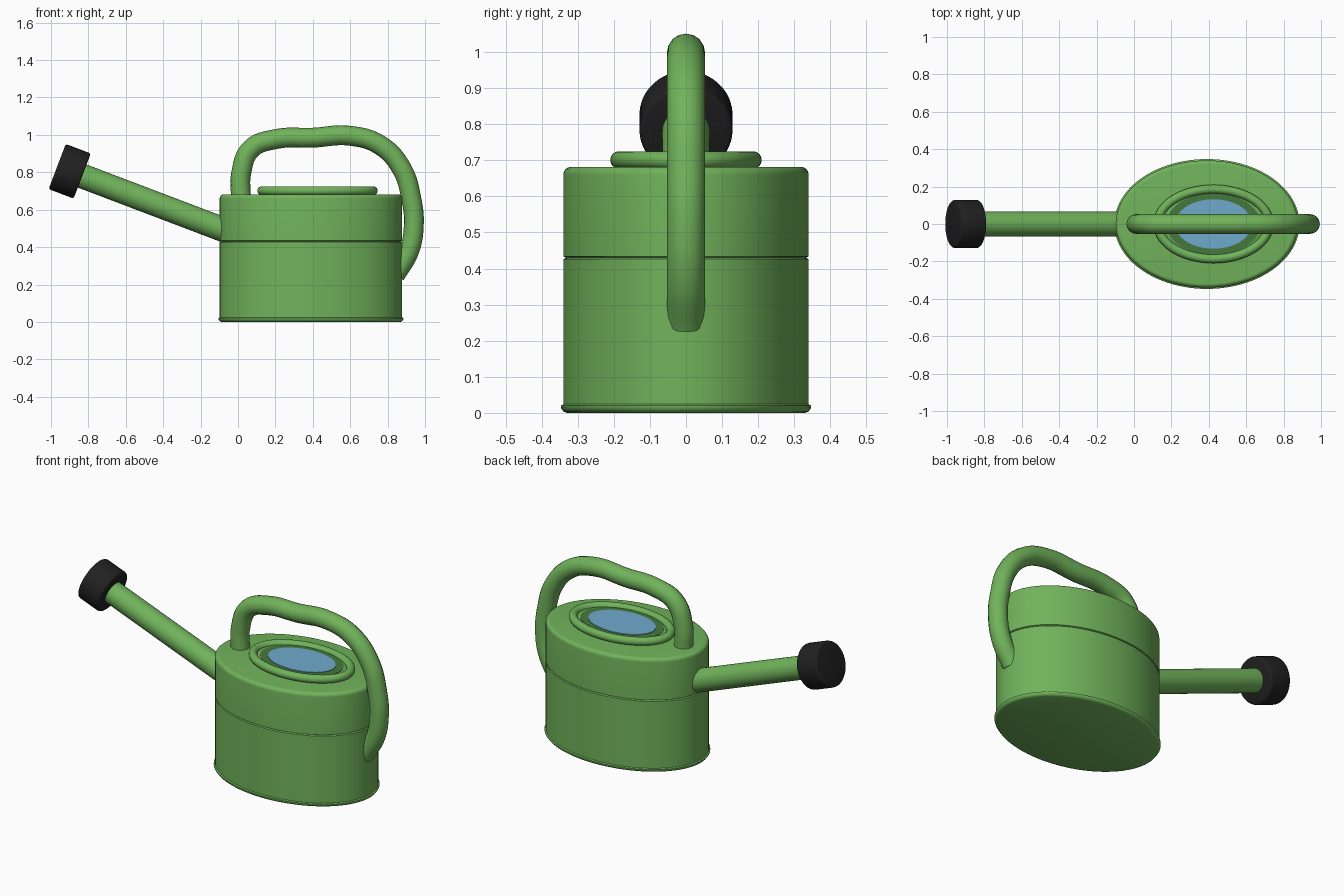
import bpy, bmesh, math
from mathutils import Vector

cube = bpy.data.objects.get("Cube")
if cube:
    bpy.data.objects.remove(cube)


def material(name, color):
    m = bpy.data.materials.new(name)
    m.use_nodes = True
    m.diffuse_color = (*color, 1)
    m.node_tree.nodes["Principled BSDF"].inputs["Base Color"].default_value = (*color, 1)
    return m


green = material("leaf green", (0.165, 0.45, 0.105))
dark_green = material("dark green", (0.06, 0.19, 0.045))
blue = material("water blue", (0.16, 0.40, 0.61))
black = material("rose black", (0.015, 0.015, 0.015))


def add_object(name, bm, mat, angle=35):
    bmesh.ops.recalc_face_normals(bm, faces=bm.faces)
    mesh = bpy.data.meshes.new(name)
    bm.to_mesh(mesh)
    bm.free()
    mesh.materials.append(mat)
    ob = bpy.data.objects.new(name, mesh)
    bpy.context.collection.objects.link(ob)
    bpy.ops.object.select_all(action='DESELECT')
    bpy.context.view_layer.objects.active = ob
    ob.select_set(True)
    bpy.ops.object.shade_smooth_by_angle(angle=math.radians(angle))
    return ob


def oval_sweep(name, mat, cx, rx, ry, profile, closed=False, n=96):
    """Sweep (offset, z) points round an ellipse; capped unless closed."""
    bm = bmesh.new()
    rings = []
    for off, z in profile:
        rings.append([bm.verts.new((cx + (rx + off) * math.cos(math.tau * i / n),
                                    (ry + off) * math.sin(math.tau * i / n), z))
                      for i in range(n)])
    pairs = list(zip(rings, rings[1:]))
    if closed:
        pairs.append((rings[-1], rings[0]))
    else:
        bm.faces.new(rings[0])
        bm.faces.new(rings[-1])
    for a, b in pairs:
        for i in range(n):
            j = (i + 1) % n
            bm.faces.new((a[i], a[j], b[j], b[i]))
    return add_object(name, bm, mat)


# Tank with rolled foot, seam groove and rounded shoulder
shoulder = [(-0.022 + 0.022 * math.cos(math.radians(t)),
             0.66 + 0.022 * math.sin(math.radians(t))) for t in range(0, 91, 15)]
oval_sweep("tank", green, 0.39, 0.488, 0.34,
           [(-0.01, 0), (0, 0.004), (0.007, 0.014), (0.007, 0.02), (0, 0.024),
            (0, 0.426), (-0.008, 0.43), (0, 0.434)] + shoulder)

# Rounded rim round the filling hole
rim = [(0.024 * math.cos(math.tau * i / 16), 0.701 + 0.024 * math.sin(math.tau * i / 16))
       for i in range(16)]
oval_sweep("filler_rim", green, 0.425, 0.298, 0.186, rim, closed=True)
oval_sweep("filler_collar", green, 0.425, 0.275, 0.168, [(0, 0.68), (0, 0.702), (-0.005, 0.705)])
oval_sweep("filler_neck", dark_green, 0.425, 0.252, 0.165, [(0, 0.69), (0, 0.707)])
oval_sweep("water", blue, 0.425, 0.205, 0.132, [(0, 0.70), (0, 0.71)])


# Spout and rose share one tilted axis
axis = Vector((-0.935, 0, 0.355)).normalized()


def rod(name, mat, start, length, radius, bevel=0):
    bm = bmesh.new()
    bmesh.ops.create_cone(bm, cap_ends=True, segments=48, radius1=radius,
                          radius2=radius, depth=length)
    if bevel:
        rims = [e for e in bm.edges if abs(e.verts[0].co.z - e.verts[1].co.z) < 1e-5]
        bmesh.ops.bevel(bm, geom=rims, offset=bevel, segments=3, affect='EDGES', profile=0.5)
    bmesh.ops.translate(bm, verts=bm.verts, vec=(0, 0, length / 2))
    ob = add_object(name, bm, mat)
    ob.rotation_euler = axis.to_track_quat('Z', 'Y').to_euler()
    ob.location = start
    return ob


rod("spout", green, Vector((-0.03, 0, 0.475)), 0.88, 0.066)
rod("spout_rose", black, Vector((-0.833, 0, 0.78)), 0.143, 0.129, 0.012)

# Tubular handle arching from the top to the back of the tank
path = [(0.016, 0.65), (0.018, 0.80), (0.07, 0.925), (0.2, 0.977), (0.4, 0.985), (0.6, 0.995),
        (0.76, 0.945), (0.875, 0.82), (0.928, 0.65), (0.94, 0.52), (0.915, 0.38), (0.84, 0.25)]
curve = bpy.data.curves.new("handle", 'CURVE')
curve.dimensions = '3D'
curve.bevel_depth = 0.053
curve.bevel_resolution = 6
curve.use_fill_caps = True
curve.resolution_u = 10
spline = curve.splines.new('BEZIER')
spline.bezier_points.add(len(path) - 1)
for p, (x, z) in zip(spline.bezier_points, path):
    p.co = (x, 0, z)
    p.handle_left_type = p.handle_right_type = 'AUTO'
curve.materials.append(green)
handle = bpy.data.objects.new("handle", curve)
bpy.context.collection.objects.link(handle)
